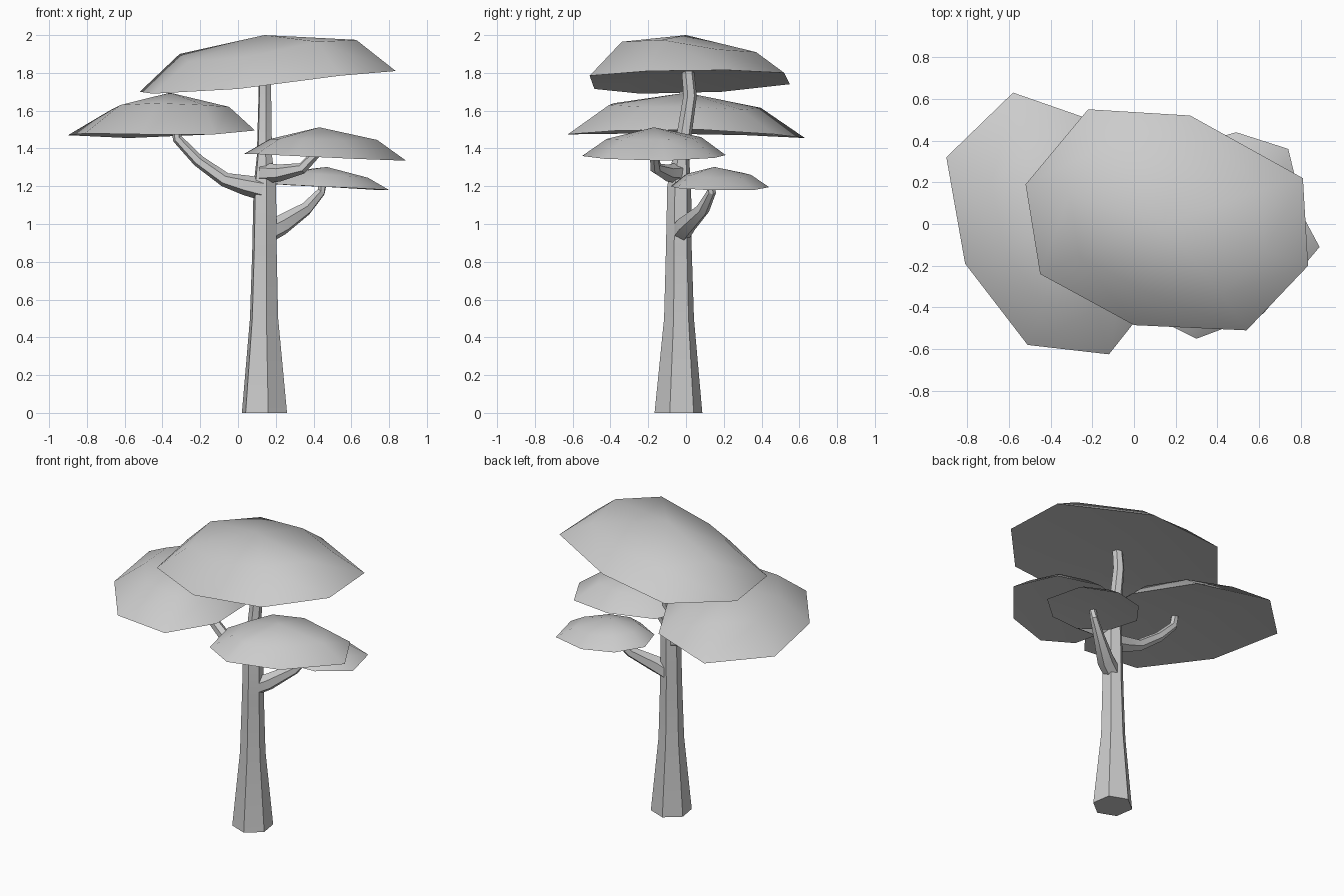
import bpy, bmesh, math
from mathutils import Vector

if "Cube" in bpy.data.objects:
    bpy.data.objects.remove(bpy.data.objects["Cube"])


def finish(bm, name, angle):
    bmesh.ops.recalc_face_normals(bm, faces=bm.faces)
    me = bpy.data.meshes.new(name)
    bm.to_mesh(me)
    bm.free()
    ob = bpy.data.objects.new(name, me)
    bpy.context.collection.objects.link(ob)
    bpy.ops.object.select_all(action='DESELECT')
    ob.select_set(True)
    bpy.context.view_layer.objects.active = ob
    bpy.ops.object.shade_smooth_by_angle(angle=math.radians(angle))
    return ob


def bridge(bm, a, b):
    n = len(a)
    for i in range(n):
        bm.faces.new((a[i], a[(i + 1) % n], b[(i + 1) % n], b[i]))


def tube(name, path, sides, turn=0.0, level=False):
    """Tapered limb through (x, y, z, radius) points."""
    bm = bmesh.new()
    pts = [Vector(p[:3]) for p in path]
    rings = []
    for i, p in enumerate(pts):
        t = (pts[min(i + 1, len(pts) - 1)] - pts[max(i - 1, 0)]).normalized()
        if level:
            u, v = Vector((1, 0, 0)), Vector((0, 1, 0))
        else:
            v = t.cross(Vector((0, 0, 1))).normalized()
            u = v.cross(t)
        ring = []
        for k in range(sides):
            a = math.radians(turn) + math.tau * k / sides
            ring.append(bm.verts.new(p + path[i][3] * (u * math.cos(a) + v * math.sin(a))))
        rings.append(ring)
    for a, b in zip(rings, rings[1:]):
        bridge(bm, a, b)
    bm.faces.new(rings[0])
    bm.faces.new(rings[-1])
    return finish(bm, name, 20)


def canopy(name, rim, center, scale, rises, apex, hollow):
    """Dome: outer rim, raised inner ring, apex, slightly hollow underside."""
    bm = bmesh.new()
    outer = [bm.verts.new(p) for p in rim]
    inner = [bm.verts.new((center[0] + (x - center[0]) * scale,
                           center[1] + (y - center[1]) * scale, z + r))
             for (x, y, z), r in zip(rim, rises)]
    bridge(bm, outer, inner)
    top = bm.verts.new(apex)
    mid = sum((v.co for v in outer), Vector()) / len(outer)
    low = bm.verts.new(mid + Vector((0, 0, hollow)))
    for i in range(len(rim)):
        j = (i + 1) % len(rim)
        bm.faces.new((inner[i], inner[j], top))
        bm.faces.new((outer[j], outer[i], low))
    return finish(bm, name, 45)


# Trunk
tube("trunk", [(.14, -.04, 0, .128), (.138, -.037, .5, .08), (.14, -.038, .87, .069),
               (.142, -.036, 1.2, .064), (.14, -.027, 1.36, .043),
               (.142, .022, 1.68, .036), (.142, .004, 1.87, .032)], 6, -21, True)

# Branches
tube("left_branch", [(.13, -.04, 1.185, .06), (.04, -.04, 1.205, .053),
                     (-.07, -.035, 1.235, .038),
                     (-.21, -.01, 1.335, .032), (-.32, 0, 1.45, .026),
                     (-.335, 0, 1.54, .024)], 6)
tube("right_upper_branch", [(.14, -.04, 1.27, .055), (.22, -.10, 1.27, .045),
                            (.34, -.16, 1.295, .03), (.42, -.17, 1.38, .024)], 6)
tube("right_lower_branch", [(.15, -.03, .95, .055), (.23, .0, .995, .055),
                            (.36, .09, 1.08, .036), (.44, .135, 1.17, .024),
                            (.45, .135, 1.23, .022)], 6)

# Leaf canopies
canopy("top_canopy", [(-.22, .55, 1.74), (.27, .52, 1.80), (.81, .22, 1.815),
                      (.835, -.20, 1.81), (.54, -.51, 1.785), (0, -.485, 1.715),
                      (-.45, -.24, 1.69), (-.52, .19, 1.70)],
       (.16, .04), .69, (.15, .11, .11, .165, .18, .17, .17, .20), (.14, 0, 2.0), .05)
canopy("left_canopy", [(-.58, .63, 1.455), (-.90, .32, 1.47), (-.81, -.19, 1.48),
                       (-.51, -.58, 1.475), (-.12, -.625, 1.475), (.09, -.36, 1.495),
                       (.08, .08, 1.50), (-.12, .47, 1.475)],
       (-.29, -.02), .64, (.16, .13, .15, .165, .155, .125, .12, .13), (-.36, 0, 1.695), .045)
canopy("right_upper_canopy", [(.89, -.11, 1.335), (.62, -.43, 1.345), (.30, -.55, 1.36),
                              (.10, -.45, 1.37), (.03, -.15, 1.37), (.15, .12, 1.37),
                              (.45, .21, 1.365), (.75, .15, 1.35)],
       (.44, -.17), .66, (.11, .1, .09, .08, .08, .085, .095, .10), (.43, -.17, 1.512), .02)
canopy("right_lower_canopy", [(.49, .44, 1.195), (.74, .36, 1.18), (.80, .11, 1.18),
                              (.62, -.05, 1.19), (.40, -.08, 1.20), (.22, .03, 1.21),
                              (.16, .22, 1.213), (.28, .38, 1.205)],
       (.47, .16), .66, [.065] * 8, (.47, .15, 1.302), .02)
